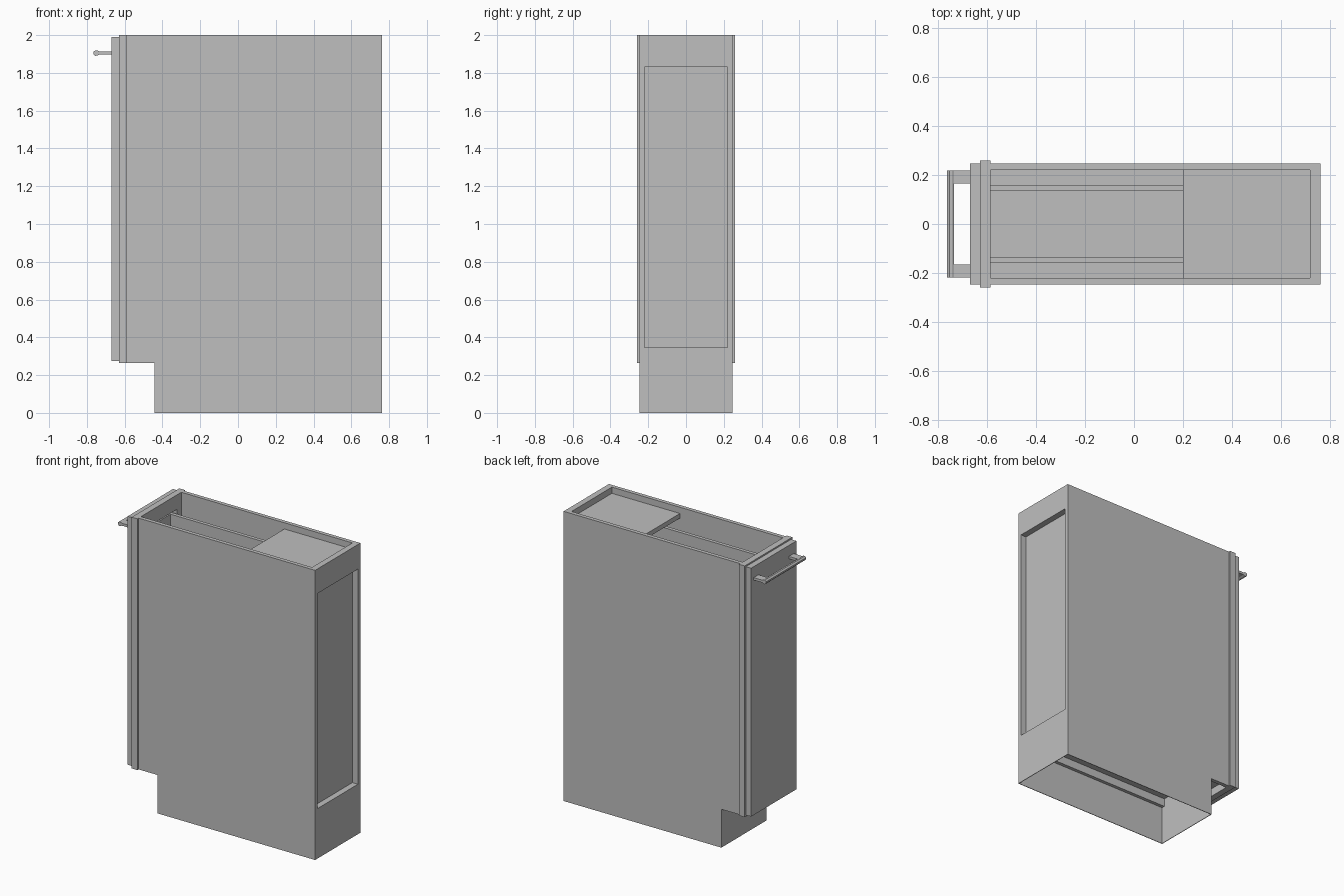
import bpy
import bmesh

old = bpy.data.objects.get("Cube")
if old:
    bpy.data.objects.remove(old, do_unlink=True)

grey = bpy.data.materials.new("light_grey")
grey.use_nodes = True
COLOUR = (0.52, 0.52, 0.52, 1)
grey.diffuse_color = COLOUR
grey.node_tree.nodes["Principled BSDF"].inputs["Base Color"].default_value = COLOUR


def prism(name, profile, y0, y1):
    """Extrude an (x, z) outline from y0 to y1."""
    bm = bmesh.new()
    face = bm.faces.new([bm.verts.new((x, y0, z)) for x, z in profile])
    ext = bmesh.ops.extrude_face_region(bm, geom=[face])
    moved = [v for v in ext["geom"] if isinstance(v, bmesh.types.BMVert)]
    bmesh.ops.translate(bm, verts=moved, vec=(0, y1 - y0, 0))
    bmesh.ops.recalc_face_normals(bm, faces=bm.faces)
    mesh = bpy.data.meshes.new(name)
    bm.to_mesh(mesh)
    bm.free()
    mesh.materials.append(grey)
    ob = bpy.data.objects.new(name, mesh)
    bpy.context.collection.objects.link(ob)
    return ob


def box(name, x, y, z):
    return prism(name, [(x[0], z[0]), (x[1], z[0]), (x[1], z[1]), (x[0], z[1])], *y)


def carve(ob, x, half_y, z):
    """Cut a box-shaped cavity, symmetric in y, out of an object."""
    cutter = box("cutter", x, (-half_y, half_y), z)
    cutter.hide_render = True
    mod = ob.modifiers.new("carve", "BOOLEAN")
    mod.operation = "DIFFERENCE"
    mod.solver = "EXACT"
    mod.object = cutter
    bpy.context.view_layer.objects.active = ob
    bpy.ops.object.modifier_apply(modifier=mod.name)
    bpy.data.objects.remove(cutter, do_unlink=True)


# Cabinet carcass with toe-kick notch, hollowed in steps
W, IN = 0.247, 0.22
FRONT, BACK, TOE, BASE = -0.587, 0.762, -0.443, 0.265
carcass = prism("cabinet_carcass", [(TOE, 0), (BACK, 0), (BACK, 2), (FRONT, 2),
                                    (FRONT, BASE), (TOE, BASE)], -W, W)
carve(carcass, (TOE + 0.004, BACK - 0.004), W - 0.004, (-0.1, BASE))  # skirt
carve(carcass, (TOE + 0.004, 0.72), IN, (0.25, 0.32))                 # under floor
carve(carcass, (-0.7, TOE), IN, (0.2, 0.32))                          # front underside
carve(carcass, (-0.7, 0.70), IN, (0.345, 1.925))                      # storage space
carve(carcass, (-0.7, 0.2), IN, (1.9, 2.1))                           # open top, front
carve(carcass, (0.1, 0.72), IN, (1.957, 2.1))                         # above top shelf
carve(carcass, (0.72, 0.9), IN, (0.345, 1.83))                        # back panel recess

# Face frame with opening
frame = box("face_frame", (-0.63, FRONT), (-0.26, 0.26), (BASE, 2))
carve(frame, (-0.7, -0.5), 0.175, (0.345, 1.9))

# Door
box("door", (-0.67, -0.63), (-W, W), (0.275, 1.99))

# Pull-out box behind the door
for side, s in (("left", 1), ("right", -1)):
    box("pullout_side_" + side, (-0.61, 0.66), sorted((s * 0.135, s * 0.16)), (0.40, 1.875))
box("pullout_front", (-0.63, -0.61), (-0.16, 0.16), (0.40, 1.875))
box("pullout_back", (0.64, 0.66), (-0.135, 0.135), (0.40, 1.875))
box("pullout_bottom", (-0.61, 0.64), (-0.135, 0.135), (0.40, 0.425))

# Handle: faceted grip bar on two flat arms
prism("handle_bar", [(-0.765, 1.900), (-0.755, 1.890), (-0.744, 1.892), (-0.735, 1.897),
                     (-0.735, 1.914), (-0.744, 1.919), (-0.755, 1.920), (-0.765, 1.911)],
      -0.218, 0.218)
for side, s in (("left", 1), ("right", -1)):
    box("handle_arm_" + side, (-0.74, -0.67), sorted((s * 0.166, s * 0.218)), (1.897, 1.914))
